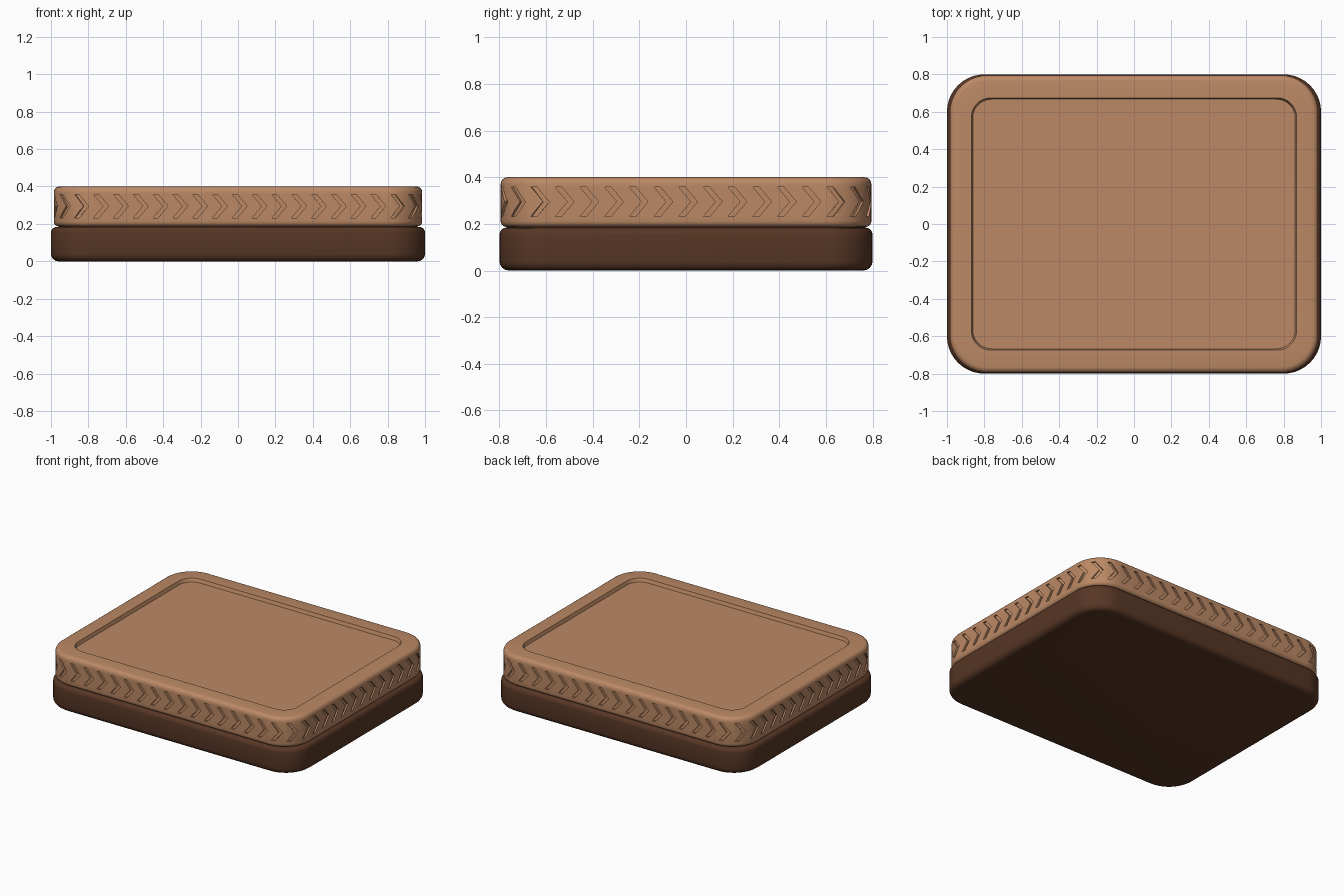
import bpy, bmesh, math

if "Cube" in bpy.data.objects:
    bpy.data.objects.remove(bpy.data.objects["Cube"])

SEG = 10


def material(name, rgb):
    m = bpy.data.materials.new(name)
    m.diffuse_color = (*rgb, 1)
    m.use_nodes = True
    m.node_tree.nodes["Principled BSDF"].inputs["Base Color"].default_value = m.diffuse_color
    return m


tan = material("tan leather", (0.50, 0.25, 0.13))
dark = material("dark brown", (0.095, 0.037, 0.018))


def ring(hx, hy, r, z):
    """Rounded rectangle loop, counterclockwise."""
    pts = []
    for k, (sx, sy) in enumerate([(1, -1), (1, 1), (-1, 1), (-1, -1)]):
        for i in range(SEG + 1):
            a = math.radians(-90 + 90 * k + 90 * i / SEG)
            pts.append((sx * (hx - r) + r * math.cos(a),
                        sy * (hy - r) + r * math.sin(a), z))
    return pts


def finish(name, bm, mat):
    bmesh.ops.recalc_face_normals(bm, faces=bm.faces)
    me = bpy.data.meshes.new(name)
    bm.to_mesh(me)
    bm.free()
    me.materials.append(mat)
    ob = bpy.data.objects.new(name, me)
    bpy.context.collection.objects.link(ob)
    return ob


def loft(name, loops, mat):
    """Skin a stack of rings, capped at both ends."""
    bm = bmesh.new()
    rows = [[bm.verts.new(p) for p in ring(*l)] for l in loops]
    n = len(rows[0])
    for a, b in zip(rows, rows[1:]):
        for i in range(n):
            j = (i + 1) % n
            bm.faces.new((a[i], a[j], b[j], b[i]))
    bm.faces.new(rows[0][::-1])
    bm.faces.new(rows[-1])
    return finish(name, bm, mat)


def slab(hx, hy, r, z0, z1, rb, rt):
    """Rings for a slab with rounded bottom and top edges."""
    out = []
    for rad, zc, start in ((rb, z0 + rb, -90), (rt, z1 - rt, 0)):
        for i in range(5):
            a = math.radians(start + 22.5 * i)
            d = rad * (1 - math.cos(a))
            out.append((hx - d, hy - d, r - d, zc + rad * math.sin(a)))
    return out


def smooth(ob):
    bpy.ops.object.select_all(action='DESELECT')
    ob.select_set(True)
    bpy.context.view_layer.objects.active = ob
    bpy.ops.object.shade_smooth_by_angle(angle=math.radians(35))


# Dark base tray and the inset core joining it to the lid
base = loft("base", slab(1.0, 0.8, 0.2, 0, 0.184, 0.04, 0.03), dark)
core = loft("seam_core", [(0.96, 0.77, 0.18, 0.15), (0.96, 0.77, 0.18, 0.23)], dark)

# Lid with a shallow recessed top panel
HX, HY, R = 0.985, 0.795, 0.2
lid_loops = slab(HX, HY, R, 0.187, 0.4, 0.025, 0.03)
lid_loops += [(0.87, 0.675, 0.105, 0.4), (0.862, 0.667, 0.1, 0.376)]
lid = loft("lid", lid_loops, tan)


def perimeter(s):
    """Point and outward normal at distance s along the lid outline."""
    lx, ly, arc = 2 * (HX - R), 2 * (HY - R), R * math.pi / 2
    s %= 2 * (lx + ly) + 4 * arc
    cx, cy = HX - R, HY - R
    x, y, ang = -cx, -cy, -math.pi / 2
    for length in (lx, ly, lx, ly):
        t = min(s, length)
        x += -math.sin(ang) * t
        y += math.cos(ang) * t
        s -= t
        if s <= 0:
            break
        turn = min(s, arc) / R
        ang += turn
        s -= turn * R
        if s <= 1e-9:
            break
    return (x + R * math.cos(ang), y + R * math.sin(ang),
            math.cos(ang), math.sin(ang))


# Chevron grooves carved all the way round the lid
total = 4 * (HX + HY - 2 * R) + 2 * math.pi * R
count = 64
bm = bmesh.new()
for k in range(count):
    s0 = total * (k + 0.5) / count
    w = 0.027
    outline = [(-0.04, 0.232), (-0.04 + w, 0.232), (0.04, 0.295),
               (-0.04 + w, 0.358), (-0.04, 0.358), (0.04 - w, 0.295)]
    layers = []
    for off in (-0.011, 0.02):
        layer = []
        for ds, z in outline:
            x, y, nx, ny = perimeter(s0 + ds)
            layer.append(bm.verts.new((x + nx * off, y + ny * off, z)))
        layers.append(layer)
    a, b = layers
    for i in range(6):
        j = (i + 1) % 6
        bm.faces.new((a[i], a[j], b[j], b[i]))
    for l in (a, b):
        bm.faces.new((l[0], l[1], l[2], l[5]))
        bm.faces.new((l[5], l[2], l[3], l[4]))
cutter = finish("groove_cutter", bm, tan)
cutter.hide_render = True

mod = lid.modifiers.new("grooves", 'BOOLEAN')
mod.operation = 'DIFFERENCE'
mod.solver = 'EXACT'
mod.object = cutter
bpy.ops.object.select_all(action='DESELECT')
lid.select_set(True)
bpy.context.view_layer.objects.active = lid
bpy.ops.object.modifier_apply(modifier=mod.name)
bpy.data.objects.remove(cutter)

for ob in (base, core, lid):
    smooth(ob)
